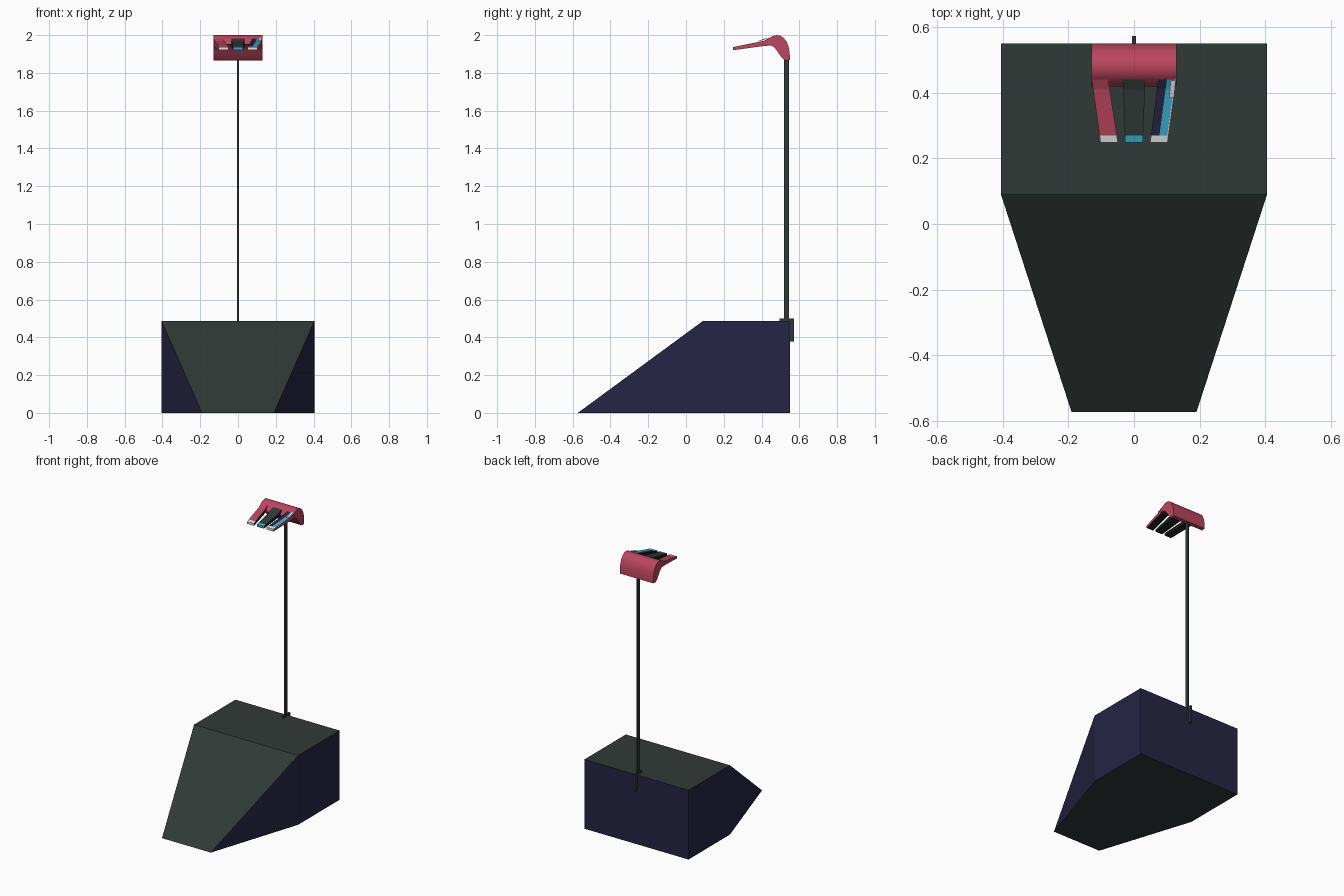
import bpy, bmesh
from mathutils import Vector

if "Cube" in bpy.data.objects:
    bpy.data.objects.remove(bpy.data.objects["Cube"])


def mat(name, rgb):
    m = bpy.data.materials.new(name)
    m.diffuse_color = (*rgb, 1)
    m.use_nodes = True
    m.node_tree.nodes["Principled BSDF"].inputs["Base Color"].default_value = m.diffuse_color
    return m


SLATE = mat("dark_slate", (0.030, 0.041, 0.038))
NAVY = mat("navy", (0.019, 0.018, 0.058))
RED = mat("crimson", (0.50, 0.061, 0.114))
BLUE = mat("sky_blue", (0.045, 0.40, 0.62))
WHITE = mat("pale_grey", (0.75, 0.75, 0.75))
BLACK = mat("near_black", (0.012, 0.015, 0.015))


def finish(name, bm, mats):
    bmesh.ops.recalc_face_normals(bm, faces=bm.faces)
    me = bpy.data.meshes.new(name)
    bm.to_mesh(me)
    bm.free()
    for m in mats:
        me.materials.append(m)
    ob = bpy.data.objects.new(name, me)
    bpy.context.collection.objects.link(ob)
    return ob


def extrude_x(name, profile, half, m):
    """Extrude a (y, z) profile across x."""
    bm = bmesh.new()
    f = bm.faces.new([bm.verts.new((-half, y, z)) for y, z in profile])
    r = bmesh.ops.extrude_face_region(bm, geom=[f])
    bmesh.ops.translate(bm, vec=(2 * half, 0, 0),
                        verts=[v for v in r["geom"] if isinstance(v, bmesh.types.BMVert)])
    return finish(name, bm, [m])


# wedge base: convex hull, top and underside slate, walls navy
bm = bmesh.new()
for s in (-1, 1):
    for p in ((0.19, -0.573, 0), (0.405, 0.09, 0), (0.405, 0.55, 0),
              (0.405, 0.09, 0.487), (0.405, 0.55, 0.487)):
        bm.verts.new((s * p[0], p[1], p[2]))
bmesh.ops.convex_hull(bm, input=bm.verts)
bmesh.ops.dissolve_limit(bm, angle_limit=0.01, verts=bm.verts, edges=bm.edges)
bmesh.ops.recalc_face_normals(bm, faces=bm.faces)
for f in bm.faces:
    f.normal_update()
    f.material_index = 0 if abs(f.normal.z) > 0.3 else 1
finish("wedge_base", bm, [SLATE, NAVY])

# pole and the bracket that hooks over the back edge
extrude_x("pole", [(0.52, 0.487), (0.545, 0.487), (0.545, 1.89), (0.52, 1.89)], 0.005, SLATE)
extrude_x("pole_bracket", [(0.495, 0.484), (0.55, 0.484), (0.55, 0.378), (0.572, 0.378),
                           (0.572, 0.499), (0.495, 0.499)], 0.006, SLATE)

# curved hood at the top of the pole
hood = extrude_x("hood", [
    (0.525, 1.865), (0.55, 1.868), (0.549, 1.905), (0.543, 1.94), (0.533, 1.965), (0.517, 1.985),
    (0.498, 1.997), (0.478, 2.0), (0.46, 1.995), (0.44, 1.984), (0.418, 1.95),
    (0.445, 1.947), (0.465, 1.937), (0.485, 1.913), (0.503, 1.885)], 0.13, RED)
bpy.context.view_layer.objects.active = hood
hood.select_set(True)
bpy.ops.object.shade_smooth_by_angle(angle=0.6)

# fingers: tapering bars with coloured columns on top and a coloured tip
STATIONS = [(0.45, 1.945, 1.988), (0.41, 1.942, 1.969), (0.27, 1.923, 1.941), (0.248, 1.92, 1.936)]


def finger(name, back, front, columns, tip, sides):
    """columns: (end fraction, material); sides: (left, right) materials."""
    mats = [SLATE, NAVY, RED, BLUE, WHITE, BLACK]
    fr = [0] + [c[0] for c in columns]
    bm = bmesh.new()
    top, low = [], []
    for y, z0, z1 in STATIONS:
        t = (0.45 - y) / 0.202
        a = back[0] + (front[0] - back[0]) * t
        b = back[1] + (front[1] - back[1]) * t
        top.append([bm.verts.new((a + (b - a) * f, y, z1)) for f in fr])
        low.append([bm.verts.new((a + (b - a) * f, y, z0)) for f in fr])

    def face(vs, m):
        bm.faces.new(vs).material_index = mats.index(m)

    n = len(columns)
    for i in range(3):
        for j in range(n):
            face((top[i][j], top[i][j + 1], top[i + 1][j + 1], top[i + 1][j]),
                 tip if i == 2 else columns[j][1])
            face((low[i][j], low[i][j + 1], low[i + 1][j + 1], low[i + 1][j]), BLACK)
        for j, m in ((0, sides[0]), (n, sides[1])):
            face((top[i][j], top[i + 1][j], low[i + 1][j], low[i][j]), m)
    for i, m in ((0, RED), (3, tip)):
        for j in range(n):
            face((top[i][j], top[i][j + 1], low[i][j + 1], low[i][j]), m)
    finish(name, bm, mats)


finger("left_finger", (-0.13, -0.08), (-0.102, -0.049), [(1, RED)], WHITE, (RED, BLACK))
finger("middle_finger", (-0.035, 0.035), (-0.027, 0.027), [(1, SLATE)], BLUE, (BLACK, BLACK))
finger("right_finger", (0.075, 0.13), (0.049, 0.102),
       [(0.48, NAVY), (0.93, BLUE), (1, WHITE)], WHITE, (BLACK, RED))

# pale patch on the right finger
bm = bmesh.new()
quad = [(0.112, 0.437, 1.983), (0.127, 0.437, 1.983), (0.122, 0.385, 1.967), (0.107, 0.385, 1.967)]
lo = [bm.verts.new(p) for p in quad]
hi = [bm.verts.new(Vector(p) + Vector((0, 0, 0.004))) for p in quad]
bm.faces.new(lo)
bm.faces.new(hi)
for k in range(4):
    bm.faces.new((lo[k], lo[k - 1], hi[k - 1], hi[k]))
finish("pale_patch", bm, [WHITE])
